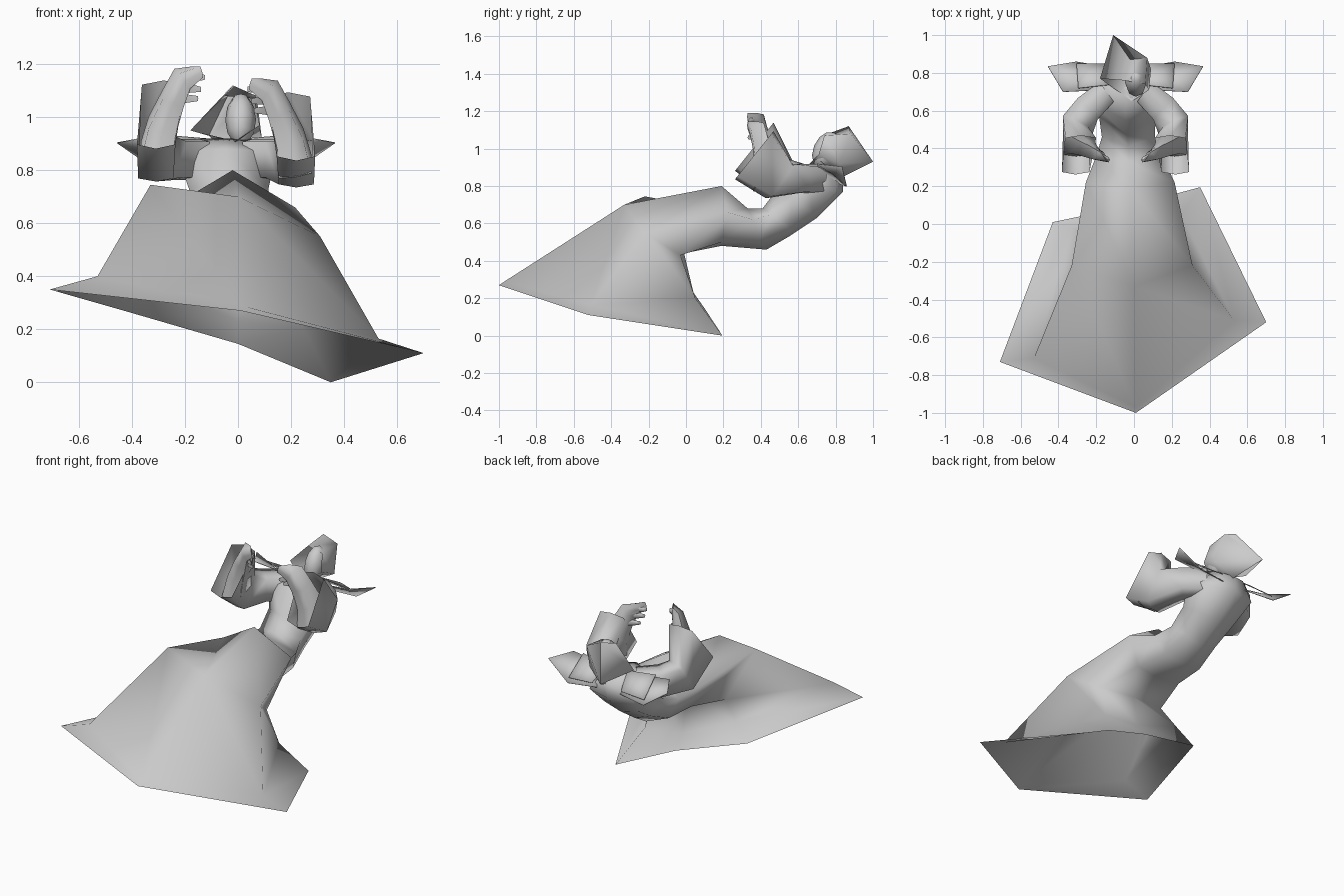
import bpy, bmesh, math
from mathutils import Vector, Matrix

if "Cube" in bpy.data.objects:
    bpy.data.objects.remove(bpy.data.objects["Cube"])

CX = -0.045   # centre line of the leaning upper body


def finish(name, bm, angle=80, thick=0):
    bmesh.ops.recalc_face_normals(bm, faces=bm.faces)
    me = bpy.data.meshes.new(name)
    bm.to_mesh(me)
    bm.free()
    ob = bpy.data.objects.new(name, me)
    bpy.context.collection.objects.link(ob)
    bpy.ops.object.select_all(action='DESELECT')
    bpy.context.view_layer.objects.active = ob
    ob.select_set(True)
    bpy.ops.object.shade_smooth_by_angle(angle=math.radians(angle))
    if thick:
        m = ob.modifiers.new("thickness", 'SOLIDIFY')
        m.thickness = thick
    return ob


def loft(name, rings, start=True, end=True, angle=80):
    bm = bmesh.new()
    rows = [[bm.verts.new(p) for p in r] for r in rings]
    n = len(rows[0])
    for a, b in zip(rows, rows[1:]):
        for i in range(n):
            j = (i + 1) % n
            bm.faces.new((a[i], a[j], b[j], b[i]))
    if start:
        bm.faces.new(rows[0])
    if end:
        bm.faces.new(rows[-1])
    return finish(name, bm, angle)


def body_ring(cx, front, fside, bside, back):
    """front/back are (y, z); sides are (half width, y, z)."""
    f, b = (cx, *front), (cx, *back)
    L = lambda s, p: (cx + s * p[0], p[1], p[2])
    return [f, L(-1, fside), L(-1, bside), b, L(1, bside), L(1, fside)]


# robe: wide tilted open hem sweeping up through hips and torso to the neck
hem = [(0.01, -1, .27), (-.71, -.73, .35), (-.43, .01, .27),
       (0, .10, .145), (.35, .195, 0), (.70, -.52, .11)]
fold = [(0.01, -.97, .29), (-.53, -.71, .40), (-.33, -.02, .37),
        (0, .04, .23), (.25, .05, .20), (.53, -.51, .165)]
hips = [(0, -.33, .70), (-.33, -.22, .745), (-.24, -.05, .47),
        (0, -.01, .44), (.22, -.03, .43), (.31, -.22, .55)]
loft("robe", [
    hem, fold, hips,
    body_ring(-.02, (.19, .80), (.235, .22, .66), (.15, .19, .50), (.19, .48)),
    body_ring(-.025, (.33, .68), (.175, .36, .62), (.13, .39, .50), (.43, .46)),
    body_ring(-.03, (.41, .68), (.14, .46, .65), (.11, .55, .57), (.55, .53)),
    body_ring(-.035, (.47, .76), (.15, .57, .73), (.12, .68, .65), (.70, .63)),
    body_ring(CX, (.55, .88), (.19, .65, .87), (.15, .80, .77), (.84, .77)),
    body_ring(CX, (.65, .91), (.09, .72, .92), (.07, .82, .87), (.84, .86)),
], start=False, angle=100)

# hood: skewed open box around the face
opening = [(-.01, .65, .91), (-.18, .77, .95), (-.05, .76, 1.08),
           (.06, .74, 1.07), (.08, .71, .97)]
back = [(-.03, .84, .85), (-.11, 1.0, .93), (-.02, .87, 1.12),
        (.07, .88, 1.08), (.09, .82, .92)]
loft("hood", [opening, back], start=False, angle=100)

# face
bm = bmesh.new()
bmesh.ops.create_uvsphere(bm, u_segments=8, v_segments=6, radius=1)
bm.transform(Matrix.Translation((.01, .75, .99)) @ Matrix.Rotation(-.4, 4, 'X')
             @ Matrix.Diagonal((.058, .07, .105, 1)))
finish("face", bm)


def section(s, drop, c, a, b, low=1):
    """Six sided boxy cross-section, mirrored across the body by s."""
    shape = [(.95, .9), (0, 1.03), (-.95, .9),
             (-.95 * low, -.9), (0, -1.03), (.95 * low, -.9)]
    out = []
    for u, v in shape:
        p = Vector(c) + u * Vector(a) + v * Vector(b)
        out.append((CX + s * p.x, p.y, p.z - drop))
    return out


for side, s, drop in (("left", -1, 0), ("right", 1, .045)):
    # flared open sleeve, bent at the elbow
    loft(side + "_sleeve", [
        section(s, 0, (.10, .70, .84), (.04, .055, 0), (0, 0, .075)),
        section(s, 0, (.20, .61, .84), (.055, .06, 0), (0, 0, .075)),
        section(s, drop / 2, (.265, .49, .85), (.07, .03, 0), (0, .06, .09)),
        section(s, drop, (.25, .365, 1.01), (.085, 0, 0), (-.015, .10, .125), .9),
    ], start=False, end=False, angle=120)
    # forearm and palm curling inwards
    loft(side + "_hand", [
        section(s, drop, (.26, .42, .86), (.065, 0, .01), (0, .06, .04)),
        section(s, drop, (.24, .42, .97), (.055, 0, .01), (0, .05, .025)),
        section(s, drop, (.20, .40, 1.07), (.042, 0, .015), (0, .042, .02)),
        section(s, drop, (.165, .38, 1.145), (.022, 0, .03), (.01, .04, .01)),
        section(s, drop, (.11, .355, 1.17), (.005, 0, .022), (.02, .028, 0)),
    ])
    # fingers and thumb
    for k, (p, q) in enumerate((((.15, .37, 1.15), (.085, .345, 1.15)),
                                ((.16, .38, 1.11), (.10, .34, 1.105)),
                                ((.18, .41, 1.07), (.11, .37, 1.07)))):
        loft(f"{side}_finger_{k + 1}", [
            section(s, drop, p, (0, 0, .02), (.012, .018, 0)),
            section(s, drop, q, (0, 0, .01), (.005, .01, 0))])
    # layered shoulder flaps, front edges raised
    flaps = ([(.08, .83, .81), (.26, .86, .80), (.41, .835, .905), (.33, .70, .92), (.14, .71, .90)],
             [(.07, .74, .92), (.10, .85, .84), (.26, .85, .83), (.25, .72, .935)])
    for k, pts in enumerate(flaps):
        bm = bmesh.new()
        vs = [bm.verts.new((CX + s * p[0], p[1], p[2])) for p in pts]
        c = bm.verts.new(sum((v.co for v in vs), Vector()) / len(vs))
        for i in range(len(vs)):
            bm.faces.new((vs[i], vs[(i + 1) % len(vs)], c))
        finish(f"{side}_shoulder_flap_{k + 1}", bm, 60, .004)
